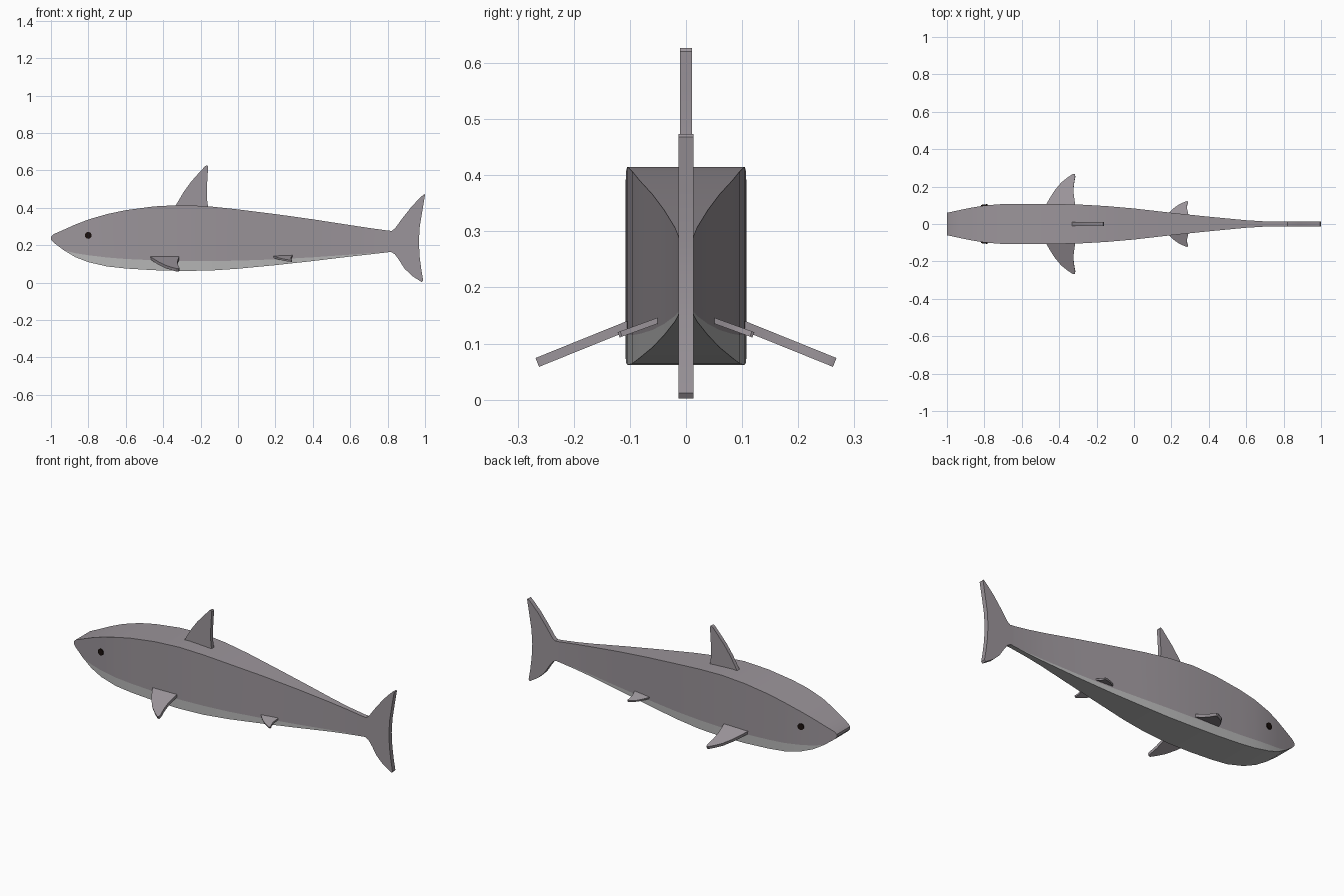
import bpy, bmesh, math
from mathutils import Matrix, Vector

if "Cube" in bpy.data.objects:
    bpy.data.objects.remove(bpy.data.objects["Cube"])


def material(name, rgb):
    m = bpy.data.materials.new(name)
    m.diffuse_color = (*rgb, 1)
    m.use_nodes = True
    m.node_tree.nodes["Principled BSDF"].inputs["Base Color"].default_value = m.diffuse_color
    return m


SKIN = material("skin_grey", (0.33, 0.30, 0.325))
PALE = material("belly_grey", (0.47, 0.47, 0.47))
DARK = material("eye_dark", (0.01, 0.005, 0.004))


def finish(name, bm, mats, smooth=25):
    bmesh.ops.remove_doubles(bm, verts=bm.verts, dist=0.0005)
    bmesh.ops.recalc_face_normals(bm, faces=bm.faces)
    me = bpy.data.meshes.new(name)
    bm.to_mesh(me)
    bm.free()
    ob = bpy.data.objects.new(name, me)
    bpy.context.collection.objects.link(ob)
    for m in mats:
        me.materials.append(m)
    bpy.ops.object.select_all(action='DESELECT')
    ob.select_set(True)
    bpy.context.view_layer.objects.active = ob
    bpy.ops.object.shade_smooth_by_angle(angle=math.radians(smooth))
    return ob


def plate(name, outline, thickness, matrix):
    """Flat outline in local XY, extruded evenly about its plane."""
    bm = bmesh.new()
    face = bm.faces.new([bm.verts.new((x, y, -thickness / 2)) for x, y in outline])
    ext = bmesh.ops.extrude_face_region(bm, geom=[face])
    bmesh.ops.translate(bm, vec=(0, 0, thickness),
                        verts=[v for v in ext["geom"] if isinstance(v, bmesh.types.BMVert)])
    bm.transform(matrix)
    return finish(name, bm, [SKIN])


# Body stations: x, half width, back height, belly line, underside height
stations = [
    (-1.00, .060, .245, .230, .230), (-.985, .063, .259, .213, .213),
    (-.93, .075, .283, .172, .172), (-.87, .087, .310, .157, .136),
    (-.80, .099, .337, .146, .109), (-.70, .107, .366, .134, .086),
    (-.60, .1075, .387, .126, .075), (-.45, .1070, .407, .119, .066),
    (-.30, .1045, .415, .115, .062), (-.15, .096, .407, .115, .064),
    (0, .083, .391, .117, .074), (.20, .060, .366, .124, .093),
    (.40, .039, .338, .135, .115), (.60, .020, .307, .149, .139),
    (.70, .014, .292, .156, .150), (.82, .0125, .275, .164, .164)]

bm = bmesh.new()
rings = [[bm.verts.new(p) for p in ((x, -w, t), (x, -w, m), (x, -w, b),
                                    (x, w, b), (x, w, m), (x, w, t))]
         for x, w, t, m, b in stations]
for r, s in zip(rings, rings[1:]):
    for i in range(6):
        j = (i + 1) % 6
        f = bm.faces.new((r[i], r[j], s[j], s[i]))
        f.material_index = 1 if i in (1, 2, 3) else 0
bm.faces.new(rings[0])
bm.faces.new(rings[-1])
finish("body", bm, [SKIN, PALE])

# Upright fins: outline is drawn in x-z
upright = Matrix.Rotation(math.pi / 2, 4, 'X')
plate("tail_fin", [(.80, .278), (.822, .276), (.84, .29), (.88, .345), (.93, .408), (.97, .45),
                   (.995, .473), (1.0, .468), (.985, .38), (.972, .30), (.967, .22),
                   (.971, .14), (.98, .07), (.99, .012), (.983, .002), (.93, .036),
                   (.89, .075), (.86, .122), (.838, .152), (.818, .163), (.80, .163)],
      .026, upright)
plate("dorsal_fin", [(-.34, .40), (-.29, .485), (-.25, .54), (-.21, .585), (-.175, .623),
                     (-.165, .627), (-.16, .62), (-.162, .58), (-.167, .50), (-.165, .44),
                     (-.158, .39)], .022, upright)

# Paired side fins: one outline (chord, span), drooping outwards and mirrored
side_fin = [(-.03, -.2), (0, 0), (.13, .22), (.30, .47), (.52, .72), (.76, .90), (.92, 1.0), (.98, 1.0),
            (1.0, .93), (.95, .66), (.94, .40), (.98, .12), (1.0, 0), (1.02, -.2)]


def fin_pair(name, root, chord, span, thickness, droop):
    pts = [(x * chord, y * span) for x, y in side_fin]
    for side, label in ((1, "left"), (-1, "right")):
        mat = (Matrix.Diagonal((1, side, 1, 1)) @ Matrix.Translation(root)
               @ Matrix.Rotation(-math.radians(droop), 4, 'X'))
        plate(f"{name}_{label}", pts, thickness, mat)


fin_pair("pectoral_fin", Vector((-.47, .100, .133)), .156, .178, .017, 22)
fin_pair("pelvic_fin", Vector((.187, .058, .138)), .102, .066, .010, 20)

# Eyes: small discs lying on the sides of the head
for side, label in ((-1, "right"), (1, "left")):
    bm = bmesh.new()
    bmesh.ops.create_cone(bm, cap_ends=True, segments=20, radius1=.018, radius2=.018, depth=.012)
    bm.transform(Matrix.Translation((-.80, side * .0985, .252))
                 @ Matrix.Rotation(side * math.radians(7), 4, 'Z') @ upright)
    finish(f"eye_{label}", bm, [DARK])
